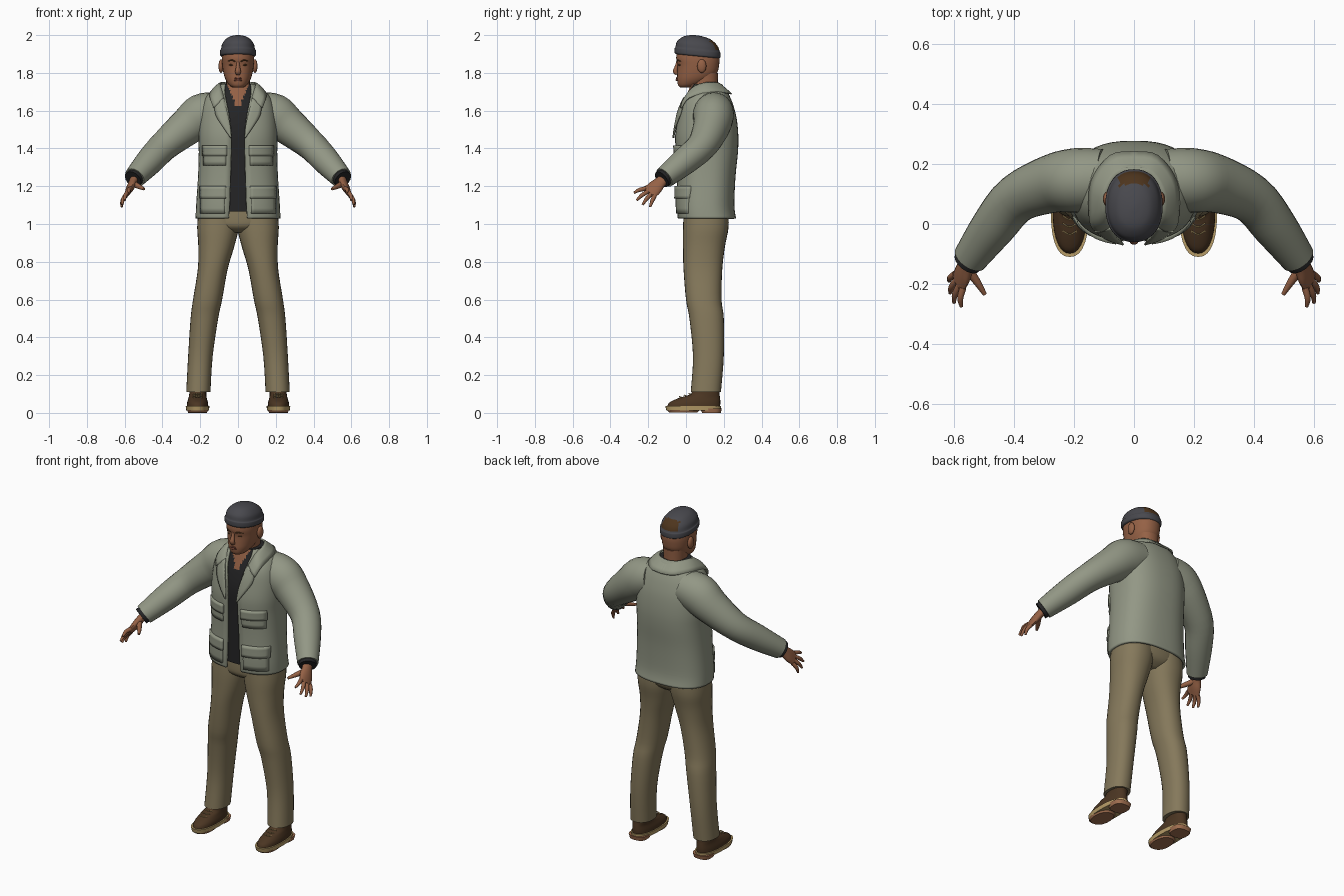
import bpy
from math import sin, cos, asin, pi, copysign
from mathutils import Vector

cube = bpy.data.objects.get("Cube")
if cube:
    bpy.data.objects.remove(cube, do_unlink=True)


def material(name, *rgb):
    m = bpy.data.materials.new(name)
    m.use_nodes = True
    m.diffuse_color = (*rgb, 1)
    m.node_tree.nodes["Principled BSDF"].inputs["Base Color"].default_value = (*rgb, 1)
    return m


JACKET = material("sage cloth", .29, .31, .235)
TROUSERS = material("khaki cloth", .235, .19, .105)
SKIN = material("skin", .30, .12, .06)
CAP = material("charcoal knit", .065, .065, .075)
SHIRT = material("black cloth", .018, .018, .019)
LEATHER = material("brown leather", .07, .036, .016)
WELT = material("tan welt", .48, .34, .14)
HEEL = material("heel rubber", .36, .16, .08)
HAIR = material("dark brown", .075, .035, .012)
LIPS = material("lips", .2, .065, .04)


def spline(rows, k):
    """Catmull-Rom resampling of tuples."""
    out = []
    for i in range(len(rows) - 1):
        quad = [rows[max(i - 1, 0)], rows[i], rows[i + 1], rows[min(i + 2, len(rows) - 1)]]
        for j in range(k):
            t = j / k
            out.append(tuple(.5 * (2 * b + (c - a) * t + (2 * a - 5 * b + 4 * c - d) * t * t
                                   + (3 * b - a - 3 * c + d) * t ** 3) for a, b, c, d in zip(*quad)))
    return out + [tuple(rows[-1])]


def skin(name, rows, mat, closed=True, thick=0, mirror=False):
    """Join rows of points into a surface; closed rows get end caps."""
    n = len(rows[0])
    faces = []
    for r in range(len(rows) - 1):
        for i in range(n if closed else n - 1):
            j = (i + 1) % n
            faces.append((r * n + i, r * n + j, (r + 1) * n + j, (r + 1) * n + i))
    if closed:
        faces.append(tuple(reversed(range(n))))
        faces.append(tuple(range((len(rows) - 1) * n, len(rows) * n)))
    me = bpy.data.meshes.new(name)
    me.from_pydata([tuple(p) for row in rows for p in row], [], faces)
    me.materials.append(mat)
    ob = bpy.data.objects.new(name, me)
    bpy.context.collection.objects.link(ob)
    bpy.ops.object.select_all(action='DESELECT')
    bpy.context.view_layer.objects.active = ob
    ob.select_set(True)
    bpy.ops.object.shade_smooth_by_angle(angle=.8)
    if thick:
        mod = ob.modifiers.new("thickness", 'SOLIDIFY')
        mod.thickness, mod.offset = thick, -1
    if mirror:
        ob.modifiers.new("mirror", 'MIRROR')
    return ob


def loft(name, rings, mat, n=28, p=.9, k=4, tilt=0, **kw):
    """Stack rings (z, centre x, half width, front y, back y, optional front gap)."""
    rows = []
    for z, cx, rx, yf, yb, *gap in spline(rings, k):
        cy, ry = (yf + yb) / 2, (yb - yf) / 2
        t0 = asin((gap[0] / rx) ** (1 / p)) if gap else 0
        row = []
        for i in range(n + 1 if gap else n):
            t = t0 + (2 * pi - 2 * t0) * i / n
            x = cx + rx * copysign(abs(sin(t)) ** p, sin(t))
            y = cy - ry * copysign(abs(cos(t)) ** p, cos(t))
            row.append((x, y, z - tilt * (y - cy)))
        rows.append(row)
    return skin(name, rows, mat, closed=len(rings[0]) == 5, **kw)


def tube(name, path, mat, wide=(0, 0, 1), n=16, k=4, mirror=True):
    """Sweep an ellipse along (x, y, z, wide radius, thin radius)."""
    pts = spline(path, k)
    pos = [Vector(p[:3]) for p in pts]
    rows = []
    for i, p in enumerate(pts):
        t = (pos[min(i + 1, len(pos) - 1)] - pos[max(i - 1, 0)]).normalized()
        u = Vector(wide)
        u = (u - t * u.dot(t)).normalized()
        v = t.cross(u)
        rows.append([pos[i] + u * cos(a) * p[3] + v * sin(a) * p[4]
                     for a in (2 * pi * j / n for j in range(n))])
    return skin(name, rows, mat, mirror=mirror)


def ball(name, loc, scale, mat):
    rings = [(loc[2] - scale[2] * cos(a), loc[0], scale[0] * sin(a) + .0005,
              loc[1] - scale[1] * sin(a), loc[1] + scale[1] * sin(a) + .001)
             for a in (pi * i / 8 for i in range(9))]
    return loft(name, rings, mat, n=14, p=1, k=1, mirror=True)


# Jacket body, open down the front
BODY = [(1.03, 0, .225, -.045, .265, .05), (1.1, 0, .222, -.05, .256, .045),
        (1.25, 0, .212, -.05, .262, .04), (1.38, 0, .208, -.055, .275, .036),
        (1.47, 0, .21, -.058, .277, .036), (1.56, 0, .205, -.045, .268, .045),
        (1.63, 0, .19, -.03, .25, .058), (1.68, 0, .165, -.005, .23, .068),
        (1.715, 0, .125, .015, .21, .072), (1.74, 0, .095, .03, .19, .068)]
loft("jacket_body", BODY, JACKET, n=44, p=.8, thick=.014)
FINE = spline(BODY, 8)


def on_front(x, z, off):
    """Point on the jacket front, lifted by off."""
    r = min(FINE, key=lambda q: abs(q[0] - z))
    s = min(abs(x) / r[2], 1) ** 1.25
    return (x, (r[3] + r[4]) / 2 - (r[4] - r[3]) / 2 * (1 - s * s) ** .4 - off, z)


def panel(name, x0, x1, z0, z1, off):
    rows = [[on_front(x0 + (x1 - x0) * i / 8, z0 + (z1 - z0) * j / 4, off) for i in range(9)]
            for j in range(5)]
    skin(name, rows, JACKET, closed=False, thick=off + .006, mirror=True)


panel("chest_pockets", .065, .185, 1.31, 1.40, .008)
panel("chest_pocket_flaps", .06, .19, 1.36, 1.415, .014)
panel("hip_pockets", .07, .2, 1.055, 1.17, .008)
panel("hip_pocket_flaps", .065, .205, 1.135, 1.2, .015)


def ribbon(name, inner, outer, lift=.006):
    a, b = ([Vector(p) for p in spline(e, 4)] for e in (inner, outer))
    rows = [[o.lerp(i, f) + Vector((0, -lift, lift)) * sin(pi * f) for o, i in zip(b, a)]
            for f in (0, .25, .5, .75, 1)]
    skin(name, [list(reversed(r)) for r in rows], JACKET, closed=False, thick=.008, mirror=True)


# Folded collar and lapels
ribbon("collar", [(0, .18, 1.745), (.06, .165, 1.75), (.095, .1, 1.75), (.09, .035, 1.725), (.07, -.01, 1.66)],
       [(0, .243, 1.69), (.08, .23, 1.695), (.145, .14, 1.70), (.15, .015, 1.67), (.13, -.028, 1.615)])
ribbon("lapels", [on_front(x, z, .01) for x, z in ((.075, 1.67), (.058, 1.6), (.042, 1.53), (.034, 1.46))],
       [on_front(x, z, .012) for x, z in ((.125, 1.62), (.118, 1.575), (.085, 1.52), (.04, 1.455))], .003)

# Sleeves and shirt cuffs
tube("sleeves", [(.1, .15, 1.6, .1, .1), (.19, .145, 1.575, .115, .108), (.27, .135, 1.515, .1, .098),
                 (.39, .085, 1.415, .08, .082), (.47, -.01, 1.33, .072, .074),
                 (.547, -.115, 1.245, .057, .058)], JACKET, n=24)
tube("shirt_cuffs", [(.52, -.08, 1.275, .05, .05), (.556, -.129, 1.236, .049, .049)], SHIRT)

# Hands: palm, four fingers and thumb
SPREAD = Vector((.38, .71, -.59)).normalized()
KNUCKLE = Vector((.583, -.19, 1.168))
tube("palms", [(.54, -.105, 1.25, .03, .025), (.556, -.135, 1.222, .032, .022),
               (.57, -.165, 1.192, .042, .02), (.585, -.195, 1.163, .042, .013)], SKIN, wide=SPREAD)
TIPS = {"index": (.575, -.275, 1.165), "middle": (.6, -.262, 1.125),
        "ring": (.613, -.23, 1.102), "little": (.616, -.19, 1.09)}
for i, (finger, tip) in enumerate(TIPS.items()):
    base = KNUCKLE + SPREAD * (i - 1.5) * .022
    mid = base.lerp(Vector(tip), .55) + Vector((.006, 0, .005))
    tube(finger + "_fingers", [(*base, .012, .012), (*mid, .0105, .0105), (*tip, .006, .006)], SKIN, n=10)
tube("thumbs", [(.558, -.145, 1.215, .018, .018), (.522, -.195, 1.197, .013, .013),
                (.497, -.235, 1.185, .007, .007)], SKIN, n=10)

# Shirt with a bare V at the throat
shirt = loft("shirt", [(1.065, 0, .19, -.032, .22), (1.35, 0, .18, -.035, .24), (1.5, 0, .18, -.038, .24),
                       (1.6, 0, .165, -.022, .225), (1.68, 0, .115, .004, .19), (1.74, 0, .085, .025, .177)],
             SHIRT, n=72, p=.85, k=7)
shirt.data.materials.append(SKIN)
for f in shirt.data.polygons:
    x, y, z = f.center
    if y < .08 and z > 1.6 and abs(x) < (z - 1.6) * .42:
        f.material_index = 1

# Neck, head and face
loft("neck", [(1.62, 0, .07, .02, .18), (1.7, 0, .062, .028, .168), (1.8, 0, .064, .03, .17)], SKIN)
loft("head", [(1.722, 0, .025, -.03, .03), (1.735, 0, .046, -.042, .07), (1.765, 0, .066, -.047, .13),
              (1.8, 0, .077, -.046, .165), (1.84, 0, .083, -.045, .175), (1.88, 0, .085, -.052, .177),
              (1.93, 0, .08, -.045, .168)], SKIN, n=32)
tube("nose", [(0, -.044, 1.862, .006, .006), (0, -.05, 1.835, .009, .01), (0, -.056, 1.808, .013, .015),
              (0, -.046, 1.793, .008, .012)], SKIN, wide=(0, 1, 0), mirror=False)
for name, z, r in (("upper_lip", 1.772, .005), ("lower_lip", 1.762, .006)):
    tube(name, [(-.026, -.037, z - .002, .002, .002), (0, -.049, z, r, r),
                (.026, -.037, z - .002, .002, .002)], LIPS, mirror=False)
ball("ears", (.09, .083, 1.836), (.013, .024, .036), SKIN)
ball("eyes", (.034, -.033, 1.842), (.013, .009, .005), HAIR)
tube("eyebrows", [(.015, -.049, 1.861, .003, .003), (.034, -.043, 1.867, .004, .004),
                  (.055, -.028, 1.861, .002, .002)], HAIR, n=8)

# Knitted cap with rolled rim and a brown patch behind
cap = loft("cap", [(1.888, 0, .088, -.054, .175), (1.895, 0, .095, -.06, .182), (1.918, 0, .095, -.06, .182),
                   (1.926, 0, .09, -.056, .178), (1.955, 0, .083, -.048, .166), (1.982, 0, .06, -.02, .135),
                   (1.994, 0, .035, .01, .1), (1.999, 0, .008, .045, .065)], CAP, n=40, tilt=.1)
cap.data.materials.append(HAIR)
for f in cap.data.polygons:
    x, y, z = f.center
    if y > .11 and 1.92 < z < 1.972 and abs(x) < .05:
        f.material_index = 1

# Trousers
loft("trouser_legs", [(.11, .21, .064, .025, .185), (.3, .199, .065, .037, .2), (.5, .178, .073, .018, .2),
                      (.6, .161, .077, 0, .188), (.76, .134, .079, -.013, .192), (.88, .115, .095, -.016, .206),
                      (.98, .106, .11, -.016, .225), (1.08, .1, .11, -.01, .225)], TROUSERS, mirror=True)
loft("trouser_seat", [(.955, 0, .06, .03, .17), (.985, 0, .17, -.008, .21), (1.03, 0, .205, -.014, .226),
                      (1.1, 0, .2, -.01, .225)], TROUSERS)

# Shoes
loft("shoe_uppers", [(.03, .214, .057, -.1, .18), (.055, .214, .055, -.088, .182), (.08, .214, .048, -.035, .18),
                     (.1, .213, .045, .025, .177), (.14, .211, .045, .04, .175)], LEATHER, mirror=True)
loft("shoe_soles", [(.012, .214, .06, -.104, .184), (.036, .214, .063, -.11, .186)], WELT, k=1, p=.85, mirror=True)
loft("shoe_heels", [(0, .214, .05, .085, .184), (.024, .214, .056, .075, .19)], HEEL, k=1, p=.7, mirror=True)
loft("shoe_treads", [(.002, .214, .05, -.09, .06), (.014, .214, .056, -.1, .07)], HEEL, k=1, mirror=True)
for i in range(3):
    y, z = -.035 + .025 * i, .086 + .008 * i
    tube("shoelaces_%d" % (i + 1), [(.19, y + .012, z - .004, .003, .003), (.214, y, z, .003, .003),
                                    (.238, y + .012, z - .004, .003, .003)], WELT, n=6)
